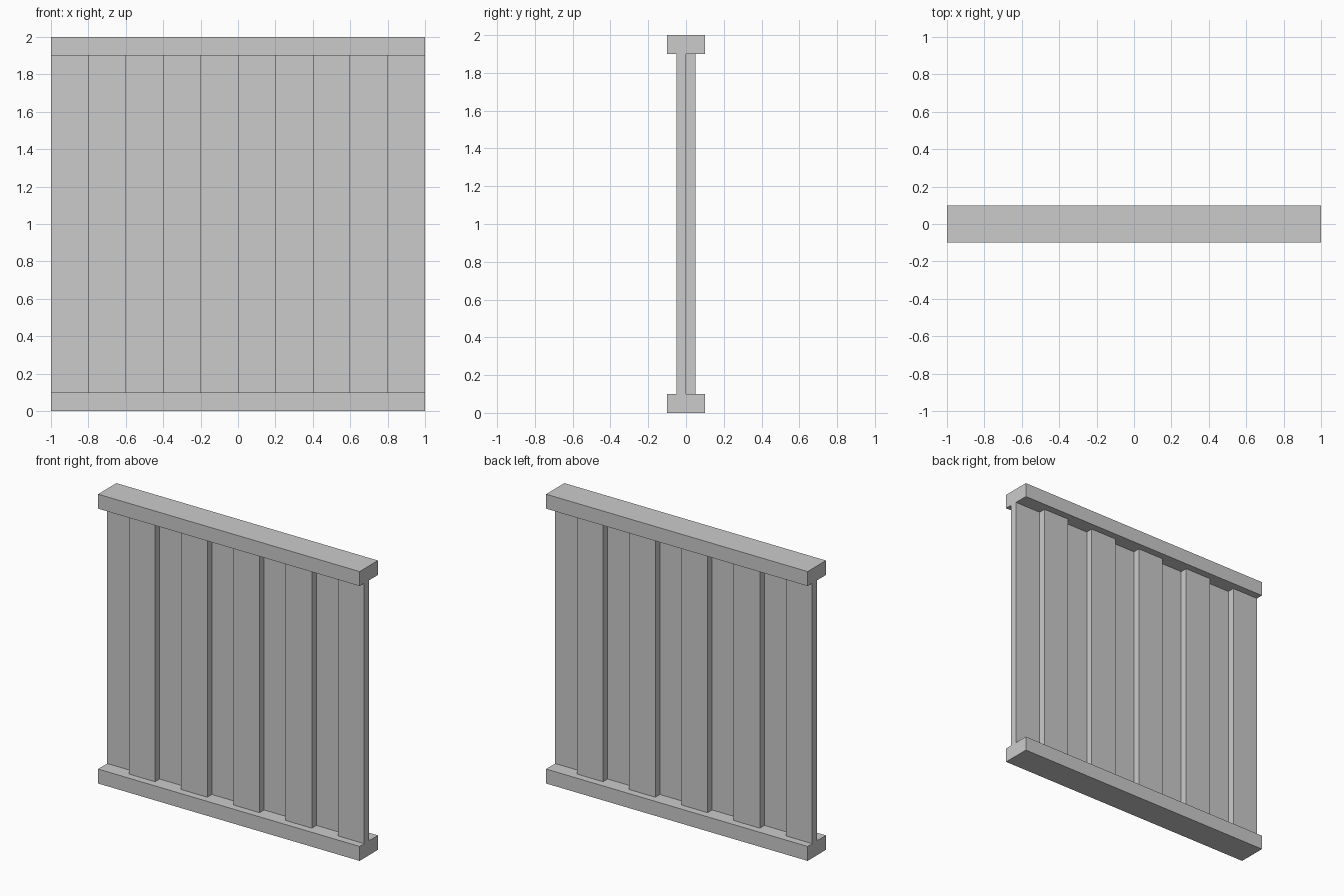
import bpy

if "Cube" in bpy.data.objects:
    bpy.data.objects.remove(bpy.data.objects["Cube"])

LENGTH, HEIGHT = 2.0, 2.0
RAIL_DEPTH, RAIL_HEIGHT = 0.2, 0.1
BOARDS, BOARD_THICK = 10, 0.05


def box(name, center, size):
    bpy.ops.mesh.primitive_cube_add(size=1, location=center)
    obj = bpy.context.object
    obj.name = name
    obj.scale = size
    bpy.ops.object.transform_apply(location=False, rotation=False, scale=True)
    return obj


# Horizontal rails at the bottom and top
for name, z in (("bottom_rail", RAIL_HEIGHT / 2), ("top_rail", HEIGHT - RAIL_HEIGHT / 2)):
    box(name, (0, 0, z), (LENGTH, RAIL_DEPTH, RAIL_HEIGHT))

# Vertical boards, alternating between the back and front of the centre line
width = LENGTH / BOARDS
for i in range(BOARDS):
    side = -1 if i % 2 else 1
    x = -LENGTH / 2 + (i + 0.5) * width
    box(f"board_{i + 1}", (x, side * BOARD_THICK / 2, HEIGHT / 2),
        (width, BOARD_THICK, HEIGHT - 2 * RAIL_HEIGHT))
